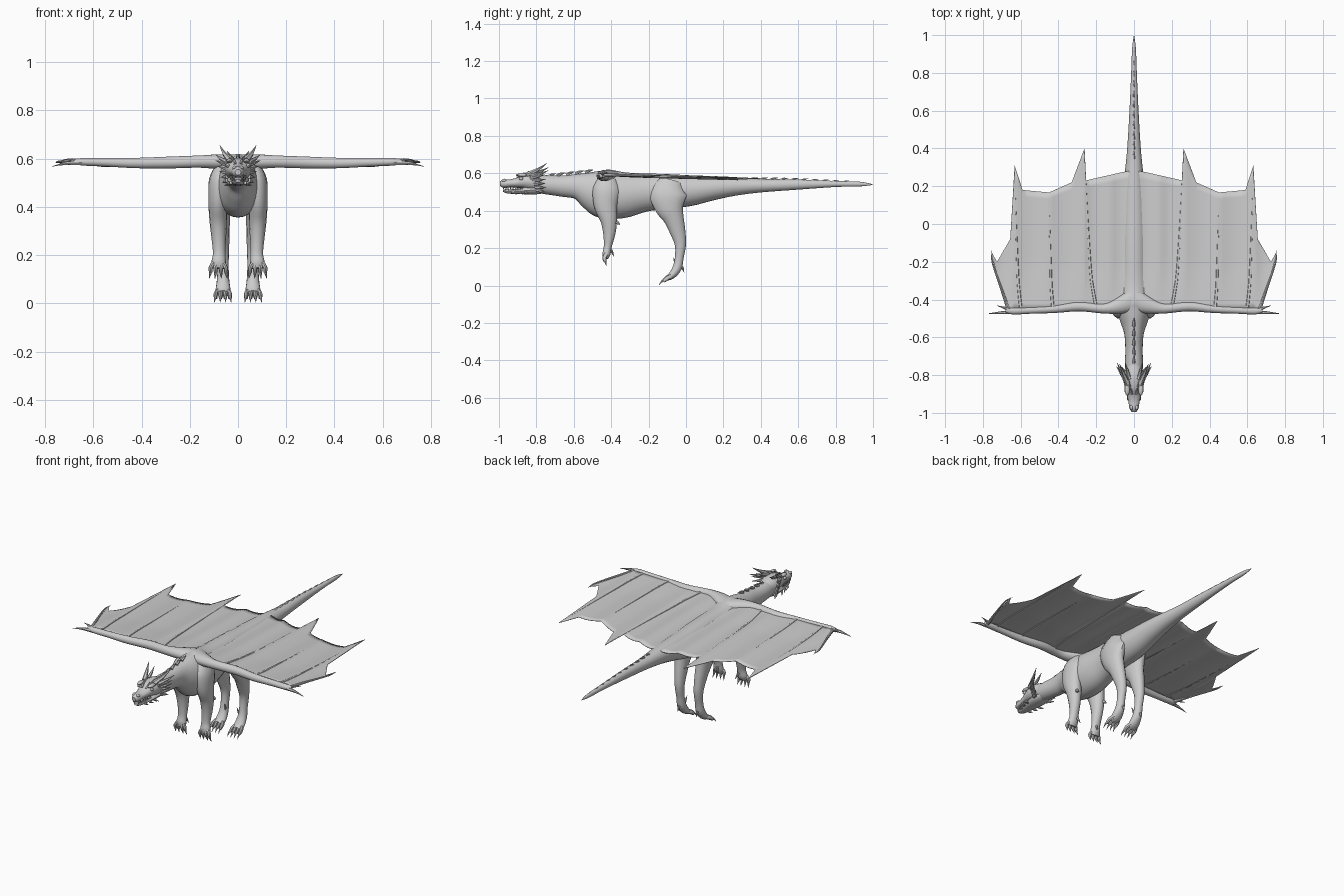
import bpy, bmesh, math
from mathutils import Vector

hide = bpy.data.materials.new("grey_hide")
hide.diffuse_color = (0.6, 0.6, 0.6, 1)


def finish(name, bm, mirror=False, angle=40):
    """Turn a bmesh into a smooth-shaded object, optionally mirrored in x."""
    bmesh.ops.recalc_face_normals(bm, faces=bm.faces)
    me = bpy.data.meshes.new(name)
    bm.to_mesh(me)
    bm.free()
    ob = bpy.data.objects.new(name, me)
    bpy.context.collection.objects.link(ob)
    me.materials.append(hide)
    bpy.ops.object.select_all(action='DESELECT')
    ob.select_set(True)
    bpy.context.view_layer.objects.active = ob
    bpy.ops.object.shade_smooth_by_angle(angle=math.radians(angle))
    if mirror:
        ob.modifiers.new("mirror", 'MIRROR').use_mirror_merge = False
    return ob


def spline(rows, steps):
    """Catmull-Rom interpolation through rows of numbers."""
    out = []
    for i in range(len(rows) - 1):
        p = [rows[max(i - 1, 0)], rows[i], rows[i + 1], rows[min(i + 2, len(rows) - 1)]]
        for k in range(steps):
            t = k / steps
            out.append([0.5 * (2 * b + (c - a) * t + (2 * a - 5 * b + 4 * c - d) * t * t
                               + (3 * b - a - 3 * c + d) * t ** 3) for a, b, c, d in zip(*p)])
    return out + [list(rows[-1])]


def tube(bm, rows, ref=(1, 0, 0), sides=14, steps=4):
    """Loft ellipses along rows of (x, y, z, radius along ref, other radius)."""
    rows = spline(rows, steps) if steps > 1 else rows
    pts = [Vector(r[:3]) for r in rows]
    rings = []
    for i, r in enumerate(rows):
        t = (pts[min(i + 1, len(pts) - 1)] - pts[max(i - 1, 0)]).normalized()
        u = Vector(ref)
        u = (u - t * u.dot(t)).normalized()
        v = t.cross(u)
        rings.append([bm.verts.new(pts[i] + u * max(r[3], .001) * math.cos(a) + v * max(r[4], .001) * math.sin(a))
                      for a in (2 * math.pi * k / sides for k in range(sides))])
    for a, b in zip(rings, rings[1:]):
        for k in range(sides):
            j = (k + 1) % sides
            bm.faces.new((a[k], a[j], b[j], b[k]))
    bm.faces.new(rings[0])
    bm.faces.new(rings[-1])


def spike(bm, base, tip, r, bend=0.0, sides=6, ref=(1, 0, .3)):
    """Curved pointed claw or horn; bend lifts its middle."""
    b, t = Vector(base), Vector(tip)
    m = (b + t) / 2 + Vector((0, 0, bend))
    tube(bm, [(*b, r, r), (*m, r * .7, r * .7), (*t, 0, 0)], ref, sides, 2)


def along_y(rows):
    """Rows of (y, bottom z, top z, half width) to tube rows."""
    return [(0, y, (a + b) / 2, w, (b - a) / 2) for y, a, b, w in rows]


# Neck, trunk and tail in one loft
bm = bmesh.new()
tube(bm, along_y([
    (-.84, .505, .585, .035), (-.76, .49, .59, .047), (-.66, .475, .588, .046), (-.58, .46, .598, .052),
    (-.51, .405, .615, .075), (-.44, .36, .622, .095), (-.34, .36, .608, .098), (-.22, .395, .60, .085),
    (-.10, .41, .596, .08), (.02, .425, .59, .075), (.14, .455, .586, .064), (.26, .48, .58, .05),
    (.4, .498, .57, .036), (.6, .513, .567, .024), (.8, .527, .559, .015), (.93, .53, .555, .01),
    (.998, .538, .542, .001)]), sides=24)
finish("body_and_tail", bm)

# Small ridge scales along the back of neck and tail
bm = bmesh.new()
for i in range(11):
    y = .36 + i * .054
    z = .571 - .02 * (i / 10) ** 2
    spike(bm, (0, y - .02, z - .008), (0, y + .025, z + .005), .009 - .0005 * i, .004)
for i in range(5):
    y = -.74 + i * .05
    spike(bm, (0, y, .58 + .006 * i), (0, y + .045, .598 + .005 * i), .01, .003)
finish("back_scales", bm)

# Head: skull with upper snout, and slightly open lower jaw
bm = bmesh.new()
tube(bm, along_y([(-.995, .532, .556, .012), (-.975, .522, .568, .024), (-.94, .525, .568, .03),
                  (-.9, .522, .578, .039), (-.86, .515, .598, .05), (-.81, .505, .604, .055),
                  (-.75, .51, .59, .04)]), sides=16)
finish("skull", bm)
bm = bmesh.new()
tube(bm, along_y([(-.978, .502, .513, .011), (-.955, .492, .514, .022), (-.9, .489, .518, .032),
                  (-.85, .487, .53, .044), (-.79, .488, .535, .045), (-.74, .5, .53, .03)]), sides=14)
finish("lower_jaw", bm)

# Nostrils, brows and eyes
bm = bmesh.new()
for p, s in (((.014, -.972, .562), (.009, .014, .009)), ((.036, -.875, .591), (.014, .034, .01)),
             ((.043, -.882, .572), (.008, .012, .009))):
    n = bmesh.ops.create_uvsphere(bm, u_segments=10, v_segments=6, radius=1)['verts']
    for v in n:
        v.co = Vector(p) + Vector([c * k for c, k in zip(v.co, s)])
finish("brows_eyes_nostrils", bm, True)

# Teeth
bm = bmesh.new()
for i in range(6):
    y, x = -.975 + i * .018, .016 + i * .003
    spike(bm, (x, y, .53), (x, y, .508), .004)
    spike(bm, (x, y + .009, .508), (x, y + .009, .526), .0035)
finish("teeth", bm, True)

# Horns and cheek frill
bm = bmesh.new()
spike(bm, (.032, -.85, .592), (.076, -.742, .655), .014, -.006)
spike(bm, (.025, -.82, .597), (.045, -.735, .632), .011, -.004)
spike(bm, (.045, -.83, .585), (.09, -.735, .615), .012, -.003)
for i in range(5):
    spike(bm, (.043, -.83 + .008 * i, .575 - .016 * i), (.092 - .007 * i, -.755 + .005 * (i % 2), .592 - .023 * i), .011)
for i in range(3):
    spike(bm, (.03 + .005 * i, -.93 + .035 * i, .5), (.036 + .01 * i, -.905 + .035 * i, .487), .007)
    spike(bm, (.012 + .006 * i, -.9 + .025 * i, .576 + .007 * i), (.018 + .008 * i, -.865 + .025 * i, .606 + .006 * i), .008)
finish("horns_and_frill", bm, True)

# Front legs with paws and claws
bm = bmesh.new()
tube(bm, [(.06, -.42, .57, .03, .05), (.075, -.425, .51, .045, .075), (.083, -.43, .43, .04, .064),
          (.082, -.413, .35, .037, .046), (.08, -.41, .28, .031, .034), (.078, -.418, .21, .026, .022),
          (.08, -.425, .17, .03, .022), (.081, -.43, .145, .026, .014)])
for x in (-.03, -.01, .012, .032):
    c = .081 + x
    tube(bm, [(c * .4 + .049, -.425, .175, .011, .013), (c, -.436, .148, .009, .011), (c, -.432, .128, .007, .008)], sides=8)
    spike(bm, (c, -.434, .135), (c + x * .2, -.425, .103), .007)
spike(bm, (.07, -.40, .19), (.06, -.385, .155), .008)
spike(bm, (.095, -.372, .34), (.1, -.352, .325), .011)
finish("front_legs", bm, True)

# Hind legs with feet and claws
bm = bmesh.new()
tube(bm, [(.05, -.08, .56, .03, .06), (.066, -.095, .49, .045, .1), (.072, -.088, .42, .042, .08),
          (.07, -.066, .36, .037, .056), (.066, -.045, .29, .031, .043), (.063, -.03, .22, .026, .031),
          (.062, -.036, .15, .023, .024), (.062, -.047, .095, .026, .025), (.062, -.075, .055, .031, .02),
          (.062, -.1, .04, .028, .014)])
for x in (-.028, -.009, .01, .03):
    c = .062 + x
    tube(bm, [(c * .5 + .031, -.07, .055, .011, .014), (c, -.1, .04, .009, .013), (c, -.12, .024, .008, .01)], sides=8)
    spike(bm, (c, -.112, .03), (c + x * .2, -.145, .003), .008, .006)
spike(bm, (.045, -.055, .115), (.04, -.068, .15), .007)
spike(bm, (.062, -.02, .1), (.062, -.01, .07), .008)
finish("hind_legs", bm, True)

# Wing arm along the leading edge, with thumb claw and outer finger
bm = bmesh.new()
tube(bm, [(.0, -.40, .585, .06, .032), (.07, -.43, .587, .045, .032), (.16, -.448, .588, .026, .026),
          (.29, -.437, .584, .025, .025), (.42, -.45, .582, .021, .022), (.55, -.457, .585, .018, .018),
          (.64, -.46, .587, .019, .016), (.68, -.457, .588, .011, .011)], ref=(0, 1, 0))
spike(bm, (.64, -.466, .583), (.772, -.474, .568), .011, .006, ref=(0, 1, 0))
spike(bm, (.65, -.455, .59), (.725, -.432, .597), .009, .003, ref=(0, 1, 0))
tube(bm, [(.665, -.45, .588, .01, .01), (.70, -.35, .59, .007, .007), (.735, -.25, .588, .005, .005),
          (.752, -.19, .586, .004, .004), (.753, -.14, .584, 0, 0)], sides=8)
finish("wing_arms", bm, True)

# Wing membrane: columns run from leading edge to scalloped trailing edge
TRAIL = [(0, .285), (.06, .275), (.258, .23), (.262, .40), (.33, .22), (.45, .167), (.59, .18), (.632, .31),
         (.655, -.08), (.725, -.20), (.74, -.175), (.753, -.15)]
cols = []
for (x0, y0), (x1, y1) in zip(TRAIL, TRAIL[1:]):
    n = max(1, round((x1 - x0) / .022))
    cols += [(x0 + (x1 - x0) * k / n, y0 + (y1 - y0) * k / n) for k in range(n)]
cols.append(TRAIL[-1])
FINGERS = (0, .13, .262, .45, .632, .76)


def sheet_z(x, y):
    """Gentle sag between the finger bones, thinning toward the rear."""
    z = .595 - .022 * (y + .45) / .85
    for a, b in zip(FINGERS, FINGERS[1:]):
        if a <= x < b:
            z -= .012 * math.sin(math.pi * (x - a) / (b - a)) * min(1, (y + .47) / .25)
    return z


bm = bmesh.new()
grid = []
for x, yt in cols:
    lead = -.455 if x < .67 else -.455 + (x - .67) / .083 * .285
    ys = [lead + (max(yt, lead + .005) - lead) * k / 18 for k in range(19)]
    grid.append([bm.verts.new((x, y, sheet_z(x, y))) for y in ys])
for a, b in zip(grid, grid[1:]):
    for k in range(18):
        bm.faces.new((a[k], b[k], b[k + 1], a[k + 1]))
wing = finish("wing_membranes", bm)
solid = wing.modifiers.new("thickness", 'SOLIDIFY')
solid.thickness, solid.offset = .003, 0
m = wing.modifiers.new("mirror", 'MIRROR')
m.merge_threshold = .0005

# Finger bones showing as low ridges on the membrane
bm = bmesh.new()
for x0, x1, y1 in ((.2, .262, .39), (.43, .45, .16), (.6, .632, .30)):
    rows = []
    for k in range(7):
        t = k / 6
        x, y = x0 + (x1 - x0) * t ** .5, -.44 + (y1 + .44) * t
        rows.append((x, y, sheet_z(x, y), .008 * (1 - t) + .001, .006 * (1 - t) + .001))
    tube(bm, rows, sides=8, steps=2)
finish("wing_fingers", bm, True)
